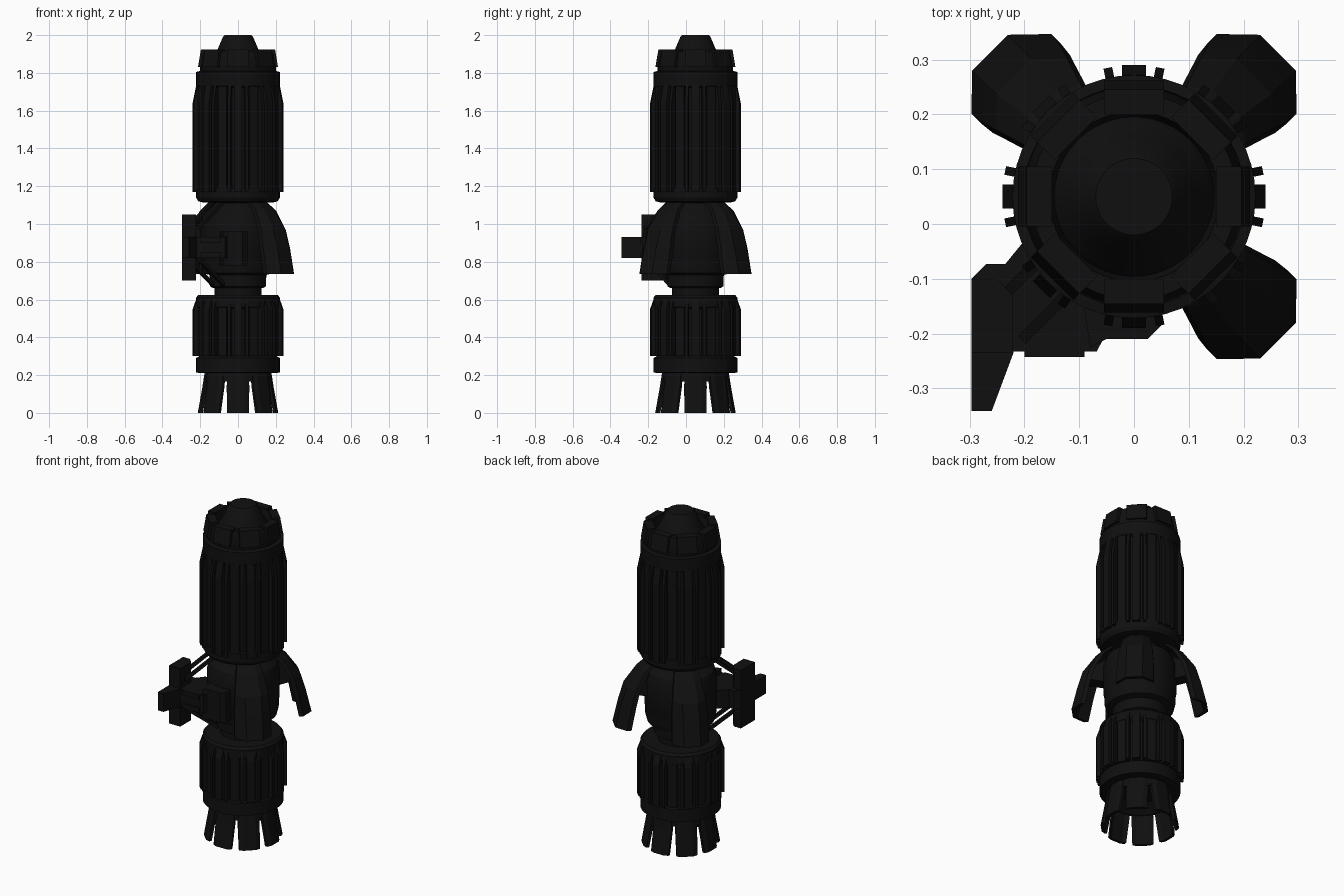
import bpy, bmesh, math
from mathutils import Vector, Matrix

if "Cube" in bpy.data.objects:
    bpy.data.objects.remove(bpy.data.objects["Cube"], do_unlink=True)

AXIS = Vector((0, 0.05, 0))


def material(name, value):
    m = bpy.data.materials.new(name)
    m.use_nodes = True
    m.diffuse_color = (value, value, value, 1)
    m.node_tree.nodes["Principled BSDF"].inputs["Base Color"].default_value = (value, value, value, 1)
    return m


BLACK = material("matte black", 0.005)


def finish(name, bm, smooth=False):
    bmesh.ops.recalc_face_normals(bm, faces=bm.faces)
    mesh = bpy.data.meshes.new(name)
    bm.to_mesh(mesh)
    bm.free()
    ob = bpy.data.objects.new(name, mesh)
    bpy.context.collection.objects.link(ob)
    mesh.materials.append(BLACK)
    if smooth:
        bpy.ops.object.select_all(action="DESELECT")
        ob.select_set(True)
        bpy.context.view_layer.objects.active = ob
        bpy.ops.object.shade_smooth_by_angle(angle=math.radians(30))
    return ob


def loft(bm, rings, closed=False):
    """Skin rings of points; cap the ends unless the rings meet."""
    vs = [[bm.verts.new(p) for p in ring] for ring in rings]
    n = len(vs[0])
    pairs = list(zip(vs, vs[1:])) + ([(vs[-1], vs[0])] if closed else [])
    for a, b in pairs:
        for i in range(n):
            bm.faces.new((a[i], a[(i + 1) % n], b[(i + 1) % n], b[i]))
    if not closed:
        bm.faces.new(vs[0])
        bm.faces.new(vs[-1])


def lathe(name, profile, segments=48):
    bm = bmesh.new()
    rings = [[AXIS + Vector((r * math.cos(2 * math.pi * i / segments),
                             r * math.sin(2 * math.pi * i / segments), z))
              for i in range(segments)] for r, z in profile]
    loft(bm, rings)
    return finish(name, bm, True)


def radial(angle, r, t, z):
    """Point at distance r along a spoke, t sideways, height z."""
    return AXIS + Matrix.Rotation(math.radians(angle), 3, "Z") @ Vector((r, t, z))


def radial_bar(bm, angle, half, outline):
    """Extrude an (r, z) outline sideways around a spoke."""
    loft(bm, [[radial(angle, r, t, z) for r, z in outline] for t in (-half, half)])


def box(name, x, y, z):
    bm = bmesh.new()
    loft(bm, [[(a, b, h) for a, b in ((x[0], y[0]), (x[1], y[0]), (x[1], y[1]), (x[0], y[1]))] for h in z])
    return finish(name, bm)


def slab(name, plan, z0, z1):
    bm = bmesh.new()
    loft(bm, [[(x, y, z) for x, y in plan] for z in (z0, z1)])
    return finish(name, bm)


# Turned body sections
lathe("nose_dome", [(.16, 1.80), (.155, 1.85), (.135, 1.88), (.11, 1.92), (.08, 1.99), (.07, 2.0)])
lathe("nose_collar", [(.14, 1.80), (.2, 1.80), (.2, 1.83), (.203, 1.84), (.188, 1.915), (.155, 1.915), (.145, 1.86)])
lathe("upper_body", [(.1, 1.11), (.19, 1.115), (.21, 1.12), (.222, 1.14), (.222, 1.19), (.205, 1.2),
                     (.205, 1.72), (.222, 1.73), (.222, 1.805), (.2, 1.81)])
lathe("middle_body", [(.13, .66), (.148, .67), (.15, .73), (.185, .74), (.195, .78), (.195, .83), (.2, .84),
                      (.2, 1.0), (.185, 1.05), (.15, 1.08), (.11, 1.12)])
lathe("waist", [(.125, .58), (.125, .7)])
lathe("lower_body", [(.12, .21), (.2, .21), (.222, .215), (.222, .29), (.205, .3),
                     (.205, .55), (.222, .56), (.222, .61), (.21, .625), (.12, .625)])
lathe("nozzle_throat", [(.1, .24), (.175, .24), (.175, .2), (.178, .165), (.165, .165), (.09, .22)])

# Raised ribs in threes, with a broad panel between the groups
for name, z0, z1, slope in (("upper", 1.17, 1.73, .09), ("lower", .3, .6, .05)):
    bm = bmesh.new()
    outline = [(.19, z0), (.24, z0), (.24, z1 - slope), (.222, z1), (.19, z1)]
    panel = [(.19, z0), (.219, z0), (.219, z1), (.19, z1)]
    for k in range(8):
        for offset, half in ((-11.5, .008), (0, .022), (11.5, .008)):
            radial_bar(bm, 45 * k + offset, half, outline)
        radial_bar(bm, 45 * k + 22.5, .025, panel)
    finish(name + "_ribs", bm)

# Collar blocks around the nose
bm = bmesh.new()
for k in range(8):
    radial_bar(bm, 45 * k, .055, [(.15, 1.83), (.212, 1.83), (.196, 1.925), (.15, 1.925)])
finish("collar_blocks", bm)

# Splayed exhaust petals
bm = bmesh.new()
for k in range(8):
    sections = ((.175, .225, .055), (.188, .14, .06), (.213, 0, .058))
    rings = []
    for r, z, w in sections:
        rings.append([radial(45 * k, a, t, z) for a, t in
                      ((r - .012, -w), (r, -w * .6), (r, w * .6), (r - .012, w),
                       (r - .027, w), (r - .016, w * .6), (r - .016, -w * .6), (r - .027, -w))])
    loft(bm, rings)
finish("exhaust_petals", bm)

# Three faceted shields hung on brackets
SHIELD = ((.17, 1.12, .03, .06, .02), (.24, 1.07, .035, .075, .03), (.31, .97, .045, .092, .045),
          (.34, .87, .046, .1, .05), (.372, .735, .046, .103, .055))
for label, angle in (("back_left", 45), ("back_right", 135), ("front_left", -45)):
    bm = bmesh.new()
    rings = []
    for r, z, w, side, drop in SHIELD:
        outer = [(r - drop, -side), (r, -w), (r, w), (r - drop, side)]
        inner = [(a - .025, t) for a, t in reversed(outer)]
        rings.append([radial(angle, a, t, z) for a, t in outer + inner])
    loft(bm, rings)
    finish(label + "_shield", bm)
    bm = bmesh.new()
    radial_bar(bm, angle, .04, [(.17, .9), (.3, .93), (.3, .98), (.17, 1.05)])
    finish(label + "_shield_bracket", bm)

# Front right arm, carrying an upright slab with a tapered prong
slab("arm_slab", [(-.297, -.235), (-.222, -.235), (-.222, -.13), (-.25, -.1), (-.297, -.1)], .70, 1.05)
slab("arm_prong", [(-.297, -.342), (-.26, -.342), (-.22, -.235), (-.22, -.2), (-.297, -.2)], .82, .93)
slab("arm_beam", [(-.297, -.1), (-.27, -.073), (-.235, -.073), (-.2, -.03), (-.1, 0), (0, -.1),
                  (-.068, -.233), (-.25, -.233)], .82, .93)
slab("front_block", [(-.1, -.1), (-.08, -.225), (-.05, -.21), (.025, -.21), (.05, -.185), (.05, -.1)], .78, .96)
box("beam_upper_rail", (-.2, -.09), (-.243, -.2), (.9, .93))
box("beam_lower_rail", (-.2, -.09), (-.243, -.2), (.82, .85))
bm = bmesh.new()
for ends in (((.15, 1.12), (.33, .98)), ((.15, .68), (.33, .81))):
    (r0, z0), (r1, z1) = ends
    for t in (-.04, .04):
        loft(bm, [[radial(-135, r, t + s, z + h) for s, h in ((-.01, -.01), (.01, -.01), (.01, .012), (-.01, .012))]
                  for r, z in ((r0, z0), (r1, z1))])
finish("arm_struts", bm)
